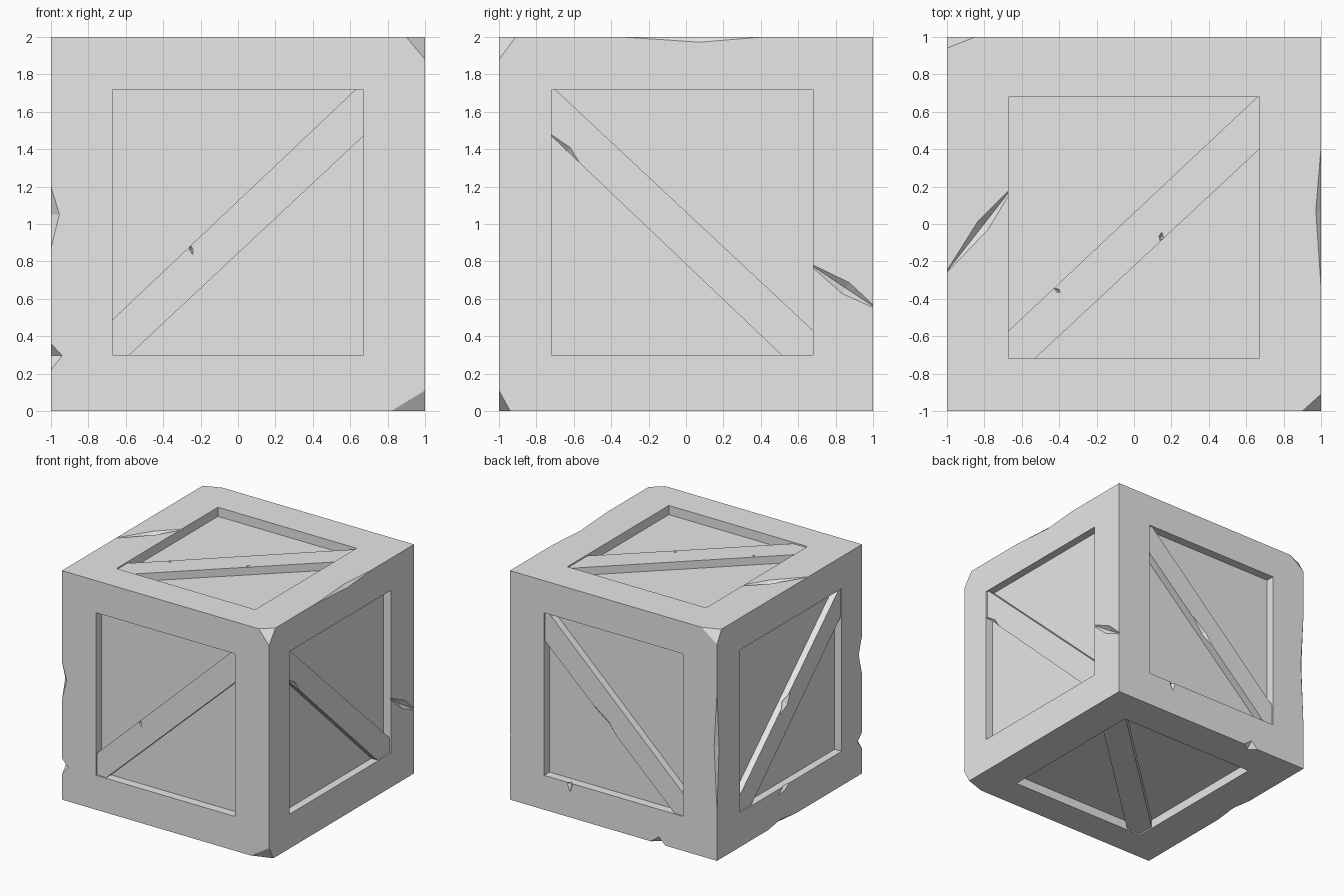
import bpy, bmesh
from mathutils import Vector

cube = bpy.data.objects.get("Cube")
if cube:
    bpy.data.objects.remove(cube, do_unlink=True)

stone = bpy.data.materials.new("plain grey")
stone.use_nodes = True
grey = (0.8, 0.8, 0.8, 1)
stone.diffuse_color = grey
stone.node_tree.nodes["Principled BSDF"].inputs["Base Color"].default_value = grey


def hull_object(name, solids):
    """One object holding a convex solid for each group of points."""
    bm = bmesh.new()
    for points in solids:
        verts = [bm.verts.new(p) for p in points]
        bmesh.ops.convex_hull(bm, input=verts)
    loose = [v for v in bm.verts if not v.link_faces]
    bmesh.ops.delete(bm, geom=loose, context="VERTS")
    bmesh.ops.dissolve_limit(bm, angle_limit=0.01, verts=bm.verts, edges=bm.edges)
    bmesh.ops.recalc_face_normals(bm, faces=bm.faces)
    mesh = bpy.data.meshes.new(name)
    bm.to_mesh(mesh)
    bm.free()
    mesh.materials.append(stone)
    obj = bpy.data.objects.new(name, mesh)
    bpy.context.collection.objects.link(obj)
    return obj


def on_side(axis, u, v, w):
    """Point on a side: u and v across it, w out from the centre."""
    return {"x": (w, u, v), "y": (u, w, v), "z": (u, v, 1 + w)}[axis]


def prism(axis, outline, w0, w1):
    return [on_side(axis, u, v, w) for u, v in outline for w in (w0, w1)]


def gouge(start, end, radius):
    """Four-sided spindle that scratches a surface or an edge."""
    start, end = Vector(start), Vector(end)
    along = (end - start).normalized()
    side = along.cross(Vector((0.0, 0.0, 1.0)))
    if side.length < 0.1:
        side = Vector((1.0, 0.0, 0.0))
    side = side.normalized() * radius
    up = along.cross(side)
    middle = start.lerp(end, 0.55)
    return [start, end] + [middle + k for k in (side, -side, up, -up)]


def chip(corner, size):
    """Tetrahedron that knocks off a corner of the crate."""
    corner = Vector(corner)
    centre = Vector((0, 0, 1))
    points = [corner + (corner - centre) * 0.05]
    for i in range(3):
        p = corner.copy()
        p[i] -= size[i] * (corner - centre)[i]
        points.append(p)
    return points


def subtract(obj, cutter):
    mod = obj.modifiers.new("cut", "BOOLEAN")
    mod.operation = "DIFFERENCE"
    mod.solver = "EXACT"
    mod.object = cutter
    bpy.context.view_layer.objects.active = obj
    bpy.ops.object.modifier_apply(modifier=mod.name)


# Panel bounds, then where the diagonal brace meets the left, top, right, bottom
panels = {
    "x": (0.68, -0.72, 0.30, 1.72, 0.43, -0.70, 1.47, 0.51),
    "y": (-0.67, 0.67, 0.30, 1.72, 0.49, 0.63, 1.47, -0.58),
    "z": (-0.67, 0.67, -0.72, 0.68, -0.57, 0.66, 0.40, -0.53),
}
sides = {
    "left": ("x", 1), "right": ("x", -1), "back": ("y", 1),
    "front": ("y", -1), "top": ("z", 1), "bottom": ("z", -1),
}
depth = {"x": 0.068, "y": 0.076, "z": 0.08}
inset = 0.012

# Recessed panels and the braces that cross them
recesses, braces = [], []
for side, (axis, sign) in sides.items():
    u0, u1, v0, v1, a, b, c, d = panels[axis]
    floor = sign * (1 - depth[axis])
    square = [(u0, v0), (u1, v0), (u1, v1), (u0, v1)]
    band = [(u0, a), (b, v1), (u1, v1), (u1, c), (d, v0), (u0, v0)]
    recesses.append(prism(axis, square, floor, sign * 1.1))
    solid = prism(axis, band, floor - sign * 0.02, sign * (1 - inset))
    braces.append(hull_object(side + "_brace", [solid]))

# Wear: scratches and knocked edges
wear = [
    gouge((-1, -1, 0.87), (-1, -1, 1.2), 0.045),
    gouge((-1, -1, 0.22), (-1, -1, 0.36), 0.06),
    gouge((1, -0.34, 2), (1, 0.41, 2), 0.028),
    gouge((1, 0.64, 0.8), (1, 1.03, 0.54), 0.035),
    gouge((0.99, -0.75, 1.5), (0.99, -0.55, 1.3), 0.03),
    gouge((-1.02, -0.28, 2), (-0.63, 0.22, 2), 0.035),
    gouge((-1, 1, 0.42), (-1, 1, 1.47), 0.028),
    gouge((-0.36, 1, 0), (-0.5, 1, 0), 0.06),
    gouge((-1, -0.1, 0), (-1, 0.3, 0), 0.028),
    gouge((-1, 0.16, 0.25), (-1, 0, 0.31), 0.025),
    gouge((0.42, 1, 0.22), (0.42, 1, 0.34), 0.025),
    gouge((-0.99, 0.12, 0.93), (-0.99, -0.03, 1.08), 0.04),
    gouge((0.2, 0.99, 1.04), (-0.04, 0.99, 0.8), 0.025),
    gouge((0.14, -0.1, 1.99), (0.15, -0.04, 1.99), 0.015),
    gouge((-0.43, -0.34, 1.99), (-0.39, -0.37, 1.99), 0.012),
    gouge((-0.26, -0.99, 0.9), (-0.24, -0.99, 0.83), 0.012),
    chip((1, -1, 2), (0.1, 0.09, 0.12)),
    chip((1, -1, 0), (0.18, 0.06, 0.11)),
    chip((-1, 1, 2), (0.15, 0.06, 0.11)),
]

# Solid crate body
box = [(x, y, z) for x in (-1, 1) for y in (-1, 1) for z in (0, 2)]
body = hull_object("crate_body", [box])
recess_cutter = hull_object("recess_cutter", recesses)
subtract(body, recess_cutter)
bpy.data.objects.remove(recess_cutter, do_unlink=True)

for i, solid in enumerate(wear):
    cutter = hull_object("wear_cutter", [solid])
    low = [min(p[k] for p in solid) for k in range(3)]
    high = [max(p[k] for p in solid) for k in range(3)]
    for obj in [body] + braces:
        spots = [v.co for v in obj.data.vertices]
        if all(min(s[k] for s in spots) < high[k] and
               max(s[k] for s in spots) > low[k] for k in range(3)):
            subtract(obj, cutter)
    bpy.data.objects.remove(cutter, do_unlink=True)
